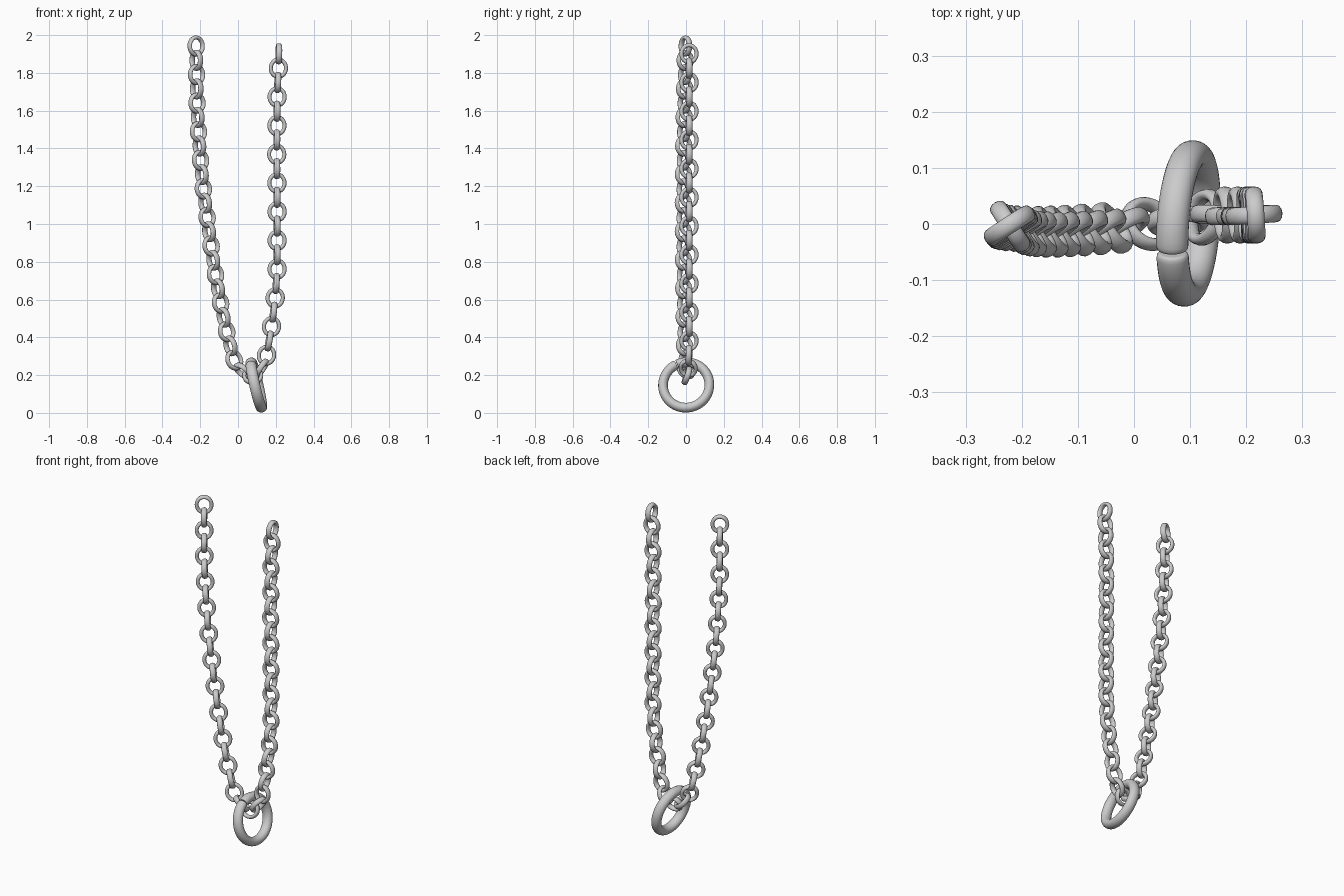
import bpy, bmesh, math
from mathutils import Vector, Matrix

if "Cube" in bpy.data.objects:
    bpy.data.objects.remove(bpy.data.objects["Cube"])


def sweep(name, point, normal, binormal, ra, rb, params, sides, closed, taper=lambda i: 1):
    """Tube mesh swept along a planar path; ra in plane, rb out of plane."""
    verts, faces = [], []
    count = len(params)
    for i, t in enumerate(params):
        s = taper(i)
        for j in range(sides):
            a = 2 * math.pi * j / sides
            verts.append(point(t) + (normal(t) * ra * math.cos(a) + binormal * rb * math.sin(a)) * s)
    for i in range(count if closed else count - 1):
        k = (i + 1) % count
        for j in range(sides):
            m = (j + 1) % sides
            faces.append((i * sides + j, i * sides + m, k * sides + m, k * sides + j))
    if not closed:
        faces.append(tuple(reversed(range(sides))))
        faces.append(tuple(range((count - 1) * sides, count * sides)))
    mesh = bpy.data.meshes.new(name)
    mesh.from_pydata(verts, [], faces)
    bm = bmesh.new()
    bm.from_mesh(mesh)
    bmesh.ops.recalc_face_normals(bm, faces=bm.faces)
    for f in bm.faces:
        f.smooth = len(f.verts) == 4
    bm.to_mesh(mesh)
    bm.free()
    return mesh


def add(name, mesh, matrix=Matrix()):
    ob = bpy.data.objects.new(name, mesh)
    ob.matrix_world = matrix
    bpy.context.collection.objects.link(ob)
    return ob


def lerp_table(table, z):
    """Piecewise linear x for a height z, table sorted by falling z."""
    for (za, xa), (zb, xb) in zip(table, table[1:]):
        if z >= zb:
            break
    return xa + (xb - xa) * (z - za) / (zb - za)


# chain link: slightly oval, flattened ring, long axis z, wide axis x
A, B = 0.0455, 0.0405
link = sweep(
    "chain_link",
    lambda t: Vector((B * math.sin(t), 0, A * math.cos(t))),
    lambda t: Vector((A * math.sin(t), 0, B * math.cos(t))).normalized(),
    Vector((0, 1, 0)), 0.0105, 0.0155,
    [2 * math.pi * i / 32 for i in range(32)], 12, True)

# chain path: left strand, bottom bight, right strand
left = [(1.95, -0.222), (1.64, -0.217), (1.48, -0.209), (1.33, -0.198), (1.18, -0.183),
        (1.03, -0.163), (0.88, -0.142), (0.73, -0.119), (0.58, -0.092), (0.43, -0.060), (0.28, -0.020)]
right = [(1.91, 0.216), (1.83, 0.214), (1.68, 0.207), (1.37, 0.205), (1.06, 0.207),
         (0.76, 0.207), (0.61, 0.197), (0.46, 0.178), (0.30, 0.150)]
path = []
for i in range(23):
    z = 1.942 - i * 0.0756
    path.append(Vector((lerp_table(left, z), -0.003 - 0.011 * math.sin(math.pi * i / 24), z)))
path += [Vector((0.025, 0.0, 0.222)), Vector((0.078, 0.005, 0.197)), Vector((0.126, 0.012, 0.237))]
for i in range(22):
    z = 0.305 + i * 0.076
    path.append(Vector((lerp_table(right, z), 0.016, z)))

# links alternate by a quarter turn; the left strand is twisted
for i, p in enumerate(path):
    t = (path[min(i + 1, len(path) - 1)] - path[max(i - 1, 0)]).normalized()
    n = t.cross(Vector((0, 1, 0))).normalized()
    b = n.cross(t)
    if b.y < 0:
        b = -b
    twist = 33 - 37 * min(max((i - 22) / 5, 0), 1)
    a = math.radians(twist + 90 * (i % 2))
    w = n * math.cos(a) + b * math.sin(a)
    m = Matrix((w, t.cross(w), t)).transposed().to_4x4()
    add(f"chain_link_{i + 1:02d}", link, Matrix.Translation(p) @ m)

# large split ring hanging on the bight, with a narrow cut near the top
tilt, yaw = math.radians(13), math.radians(4)
u = Vector((-math.sin(tilt), 0, math.cos(tilt)))
v = Vector((math.sin(yaw), math.cos(yaw), 0))
axis = u.cross(v).normalized()
v = axis.cross(u)
centre = Vector((0.097, 0.001, 0.1475))
cut, gap = math.radians(-24), 0.02


def radial(t):
    return u * math.cos(t) + v * math.sin(t)


# rounded ends: extra close sections shrink towards the cut
start, end, steps = cut + gap, cut + 2 * math.pi - gap, 72
inner = [start + 0.08 + (end - start - 0.16) * i / steps for i in range(steps + 1)]
params = [start, start + 0.01, start + 0.035] + inner + [end - 0.035, end - 0.01, end]
shrink = [0.78, 0.89, 0.97]
ring = sweep("split_ring", lambda t: centre + radial(t) * 0.123, radial, axis, 0.0255, 0.029,
             params, 24, False,
             lambda i: shrink[min(i, len(params) - 1 - i)] if min(i, len(params) - 1 - i) < 3 else 1)
add("split_ring", ring)
